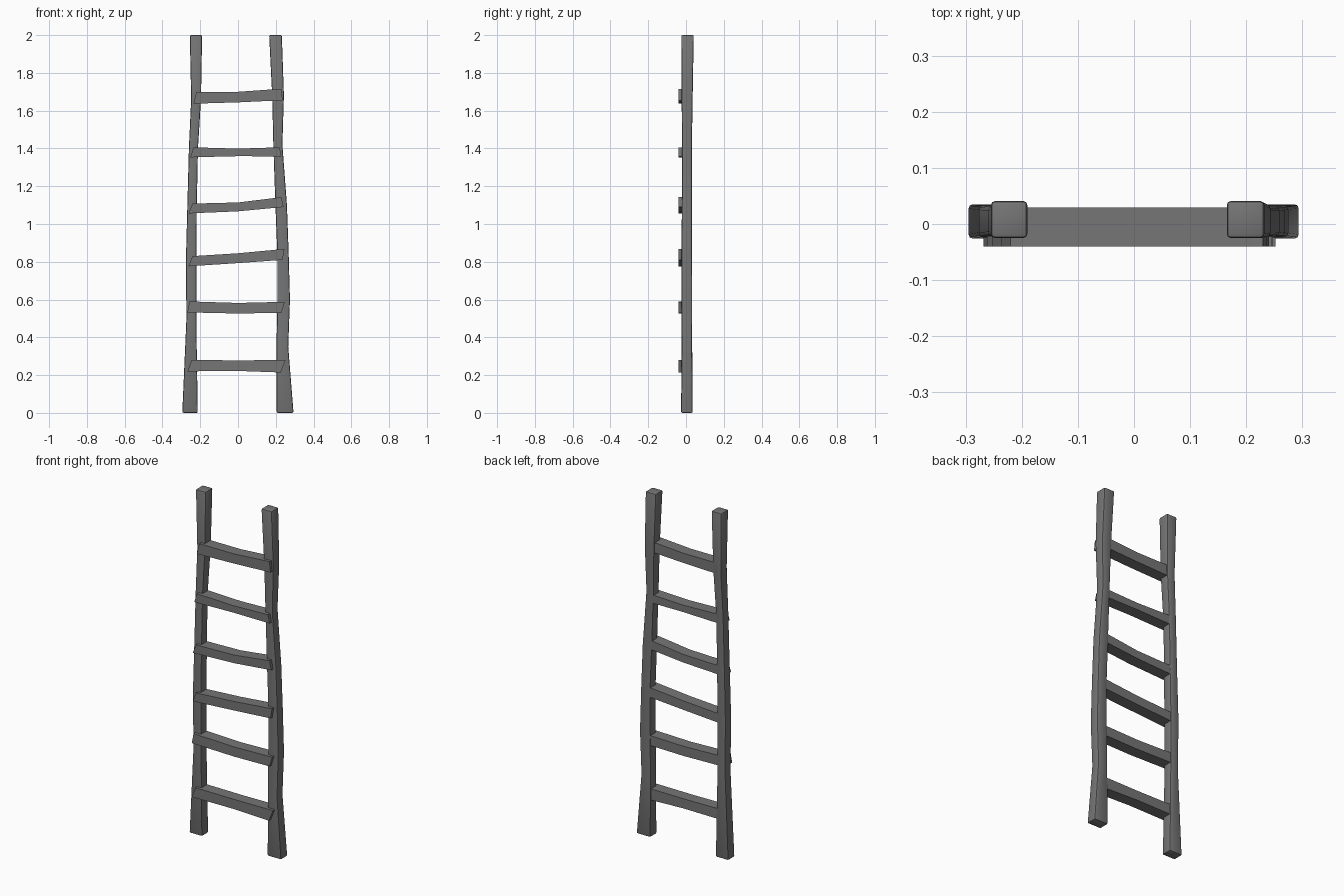
import bpy, bmesh
from math import radians

# Dark grey weathered wood
wood = bpy.data.materials.new("dark_wood")
wood.diffuse_color = (0.18, 0.18, 0.18, 1)


def loft(name, sections, bevel=0.0):
    """Skin a list of four-cornered cross-sections, cap the ends, round the edges."""
    bm = bmesh.new()
    rings = [[bm.verts.new(p) for p in s] for s in sections]
    for a, b in zip(rings, rings[1:]):
        for i in range(4):
            j = (i + 1) % 4
            bm.faces.new((a[i], a[j], b[j], b[i]))
    bm.faces.new(rings[0][::-1])
    bm.faces.new(rings[-1])
    bmesh.ops.recalc_face_normals(bm, faces=bm.faces[:])
    if bevel:
        corners = [e for e in bm.edges if e.calc_face_angle() > radians(45)]
        bmesh.ops.bevel(bm, geom=corners, offset=bevel, segments=2,
                        profile=0.5, affect='EDGES')
    me = bpy.data.meshes.new(name)
    bm.to_mesh(me)
    bm.free()
    me.materials.append(wood)
    ob = bpy.data.objects.new(name, me)
    bpy.context.collection.objects.link(ob)
    bpy.ops.object.select_all(action='DESELECT')
    ob.select_set(True)
    bpy.context.view_layer.objects.active = ob
    bpy.ops.object.shade_smooth_by_angle(angle=radians(40))
    return ob


def rail(name, profile):
    # profile rows: z, left x, right x, front y, back y
    loft(name, [[(l, f, z), (r, f, z), (r, b, z), (l, b, z)]
                for z, l, r, f, b in profile], 0.007)


def rung(name, stations):
    # stations: (x top, z top, x bottom, z bottom) from left to right
    f, b = -0.04, 0.029
    loft(name, [[(xb, f, zb), (xb, b, zb), (xt, b, zt), (xt, f, zt)]
                for xt, zt, xb, zb in stations])


# Uneven side rails
rail("left_rail", [
    (0.0, -0.295, -0.213, -0.026, 0.035),
    (0.50, -0.273, -0.221, -0.022, 0.032),
    (0.80, -0.276, -0.221, -0.024, 0.033),
    (1.10, -0.268, -0.218, -0.022, 0.031),
    (1.40, -0.260, -0.212, -0.021, 0.031),
    (1.66, -0.248, -0.196, -0.023, 0.035),
    (2.0, -0.255, -0.190, -0.025, 0.041)])
rail("right_rail", [
    (0.0, 0.205, 0.294, -0.026, 0.035),
    (0.35, 0.204, 0.266, -0.022, 0.032),
    (0.60, 0.208, 0.275, -0.024, 0.033),
    (0.85, 0.208, 0.268, -0.023, 0.032),
    (1.10, 0.198, 0.259, -0.022, 0.031),
    (1.42, 0.187, 0.235, -0.021, 0.031),
    (1.68, 0.181, 0.243, -0.023, 0.035),
    (2.0, 0.165, 0.232, -0.025, 0.041)])

# Crooked rungs: left end, middle and right end
rungs = [
    [(-0.245, 0.280, -0.268, 0.220), (0, 0.278, 0, 0.222), (0.252, 0.280, 0.226, 0.214)],
    [(-0.257, 0.590, -0.268, 0.532), (0, 0.582, 0, 0.526), (0.248, 0.588, 0.230, 0.530)],
    [(-0.241, 0.830, -0.262, 0.776), (0, 0.845, 0, 0.793), (0.246, 0.868, 0.236, 0.810)],
    [(-0.241, 1.108, -0.262, 1.056), (0, 1.114, 0, 1.067), (0.230, 1.142, 0.241, 1.090)],
    [(-0.236, 1.406, -0.252, 1.353), (0, 1.399, 0, 1.359), (0.220, 1.406, 0.230, 1.358)],
    [(-0.220, 1.700, -0.236, 1.637), (0, 1.700, 0, 1.644), (0.230, 1.716, 0.236, 1.655)],
]
for i, s in enumerate(rungs):
    rung(f"rung_{i + 1}", s)
